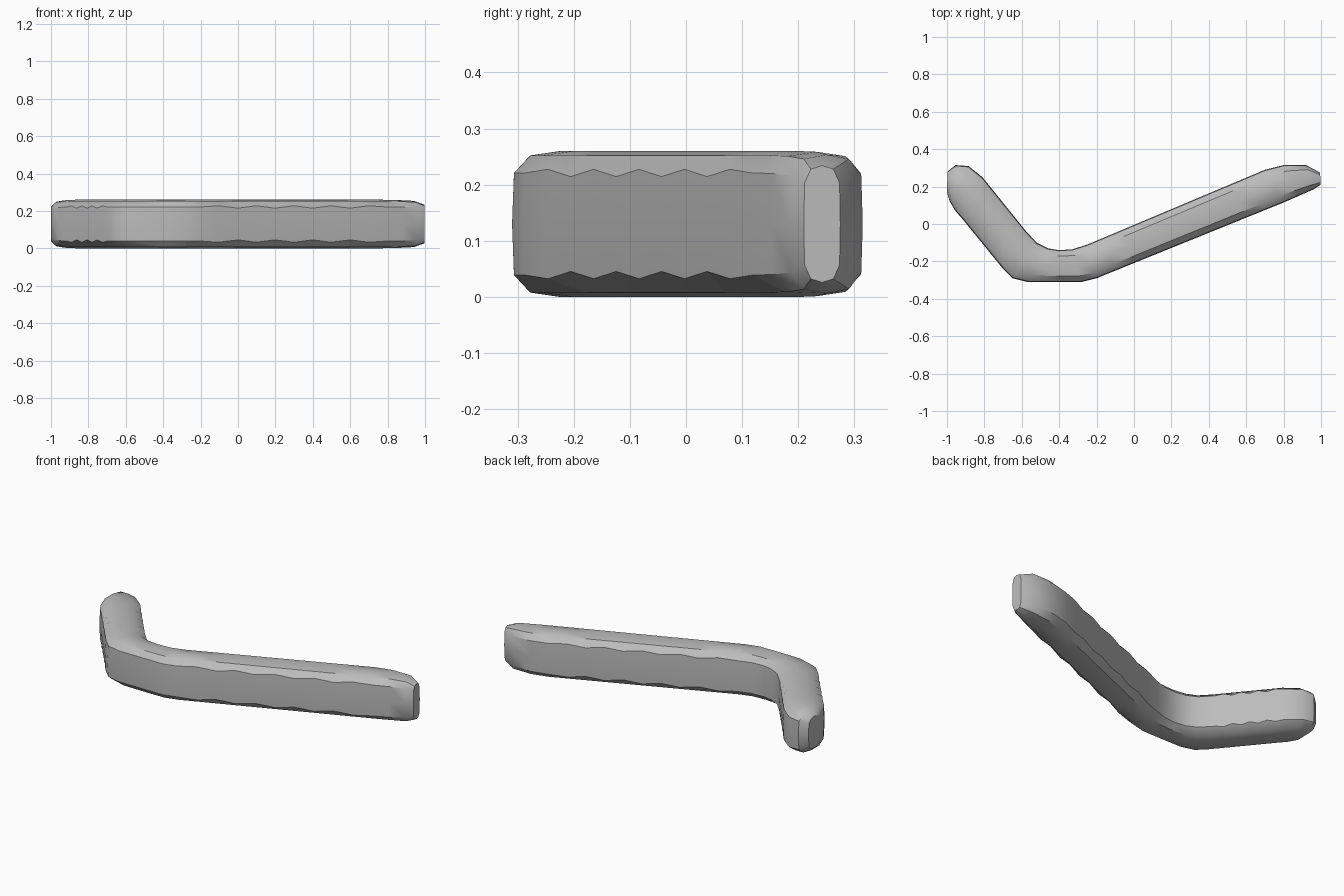
import bpy
import bmesh
import math
from mathutils import Vector

cube = bpy.data.objects.get("Cube")
if cube:
    bpy.data.objects.remove(cube)

HEIGHT = 0.26

# Stations along the bar: front point, back point, relative height
left_end = [((-1.0, 0.17), (-0.997, 0.28), 0.72),
            ((-0.985, 0.12), (-0.955, 0.315), 0.92),
            ((-0.955, 0.07), (-0.885, 0.31), 0.98),
            ((-0.92, 0.03), (-0.81, 0.25), 1)]
elbow = [((-0.70, -0.24), (-0.58, -0.035), 1),
         ((-0.65, -0.29), (-0.52, -0.10), 1),
         ((-0.57, -0.31), (-0.46, -0.13), 1),
         ((-0.40, -0.31), (-0.40, -0.14), 1),
         ((-0.28, -0.31), (-0.33, -0.135), 1),
         ((-0.20, -0.29), (-0.25, -0.11), 1)]
right_end = [((0.80, 0.115), (0.70, 0.29), 1),
             ((0.88, 0.15), (0.80, 0.315), 0.99),
             ((0.96, 0.185), (0.92, 0.315), 0.95),
             ((0.998, 0.21), (0.995, 0.275), 0.8)]

# Quarter of the rounded cross-section: (across, up), both 0 to 1
QUARTER = [(0, 0.5), (0.02, 0.15), (0.19, 0.03), (0.5, 0)]


def between(a, b, steps):
    """Evenly spaced stations strictly between two stations."""
    result = []
    for i in range(1, steps):
        f = i / steps
        result.append((Vector(a[0]).lerp(Vector(b[0]), f),
                       Vector(a[1]).lerp(Vector(b[1]), f), 1, 0.025 * (-1) ** i))
    return result


def section(ripple):
    """Closed cross-section, with the shoulder shifted by the ripple."""
    q = [(t, z + (ripple if i == 1 else 0)) for i, (t, z) in enumerate(QUARTER)]
    bottom = q + [(1 - t, z) for t, z in reversed(q[:-1])]
    top = [(t, 1 - z) for t, z in reversed(bottom[1:-1])]
    return bottom + top


stations = (left_end + between(left_end[-1], elbow[0], 8) + elbow
            + between(elbow[-1], right_end[0], 10) + right_end)

# Loft the bar through its stations
bm = bmesh.new()
rings = []
for front, back, scale, *ripple in stations:
    ring = []
    for t, z in section(ripple[0] if ripple else 0):
        p = Vector(front).lerp(Vector(back), t)
        ring.append(bm.verts.new((p.x, p.y, HEIGHT * (0.5 + (z - 0.5) * scale))))
    rings.append(ring)
for a, b in zip(rings, rings[1:]):
    for i in range(len(a)):
        j = (i + 1) % len(a)
        bm.faces.new((a[i], a[j], b[j], b[i]))
bm.faces.new(rings[0])
bm.faces.new(rings[-1])
bmesh.ops.recalc_face_normals(bm, faces=bm.faces)

mesh = bpy.data.meshes.new("bent_bar")
bm.to_mesh(mesh)
bm.free()
bar = bpy.data.objects.new("bent_bar", mesh)
bpy.context.collection.objects.link(bar)

# Plain grey finish
grey = bpy.data.materials.new("grey")
grey.use_nodes = True
colour = (0.5, 0.5, 0.5, 1)
grey.diffuse_color = colour
grey.node_tree.nodes["Principled BSDF"].inputs["Base Color"].default_value = colour
mesh.materials.append(grey)

bpy.ops.object.select_all(action='DESELECT')
bar.select_set(True)
bpy.context.view_layer.objects.active = bar
bpy.ops.object.shade_smooth_by_angle(angle=math.radians(35))
